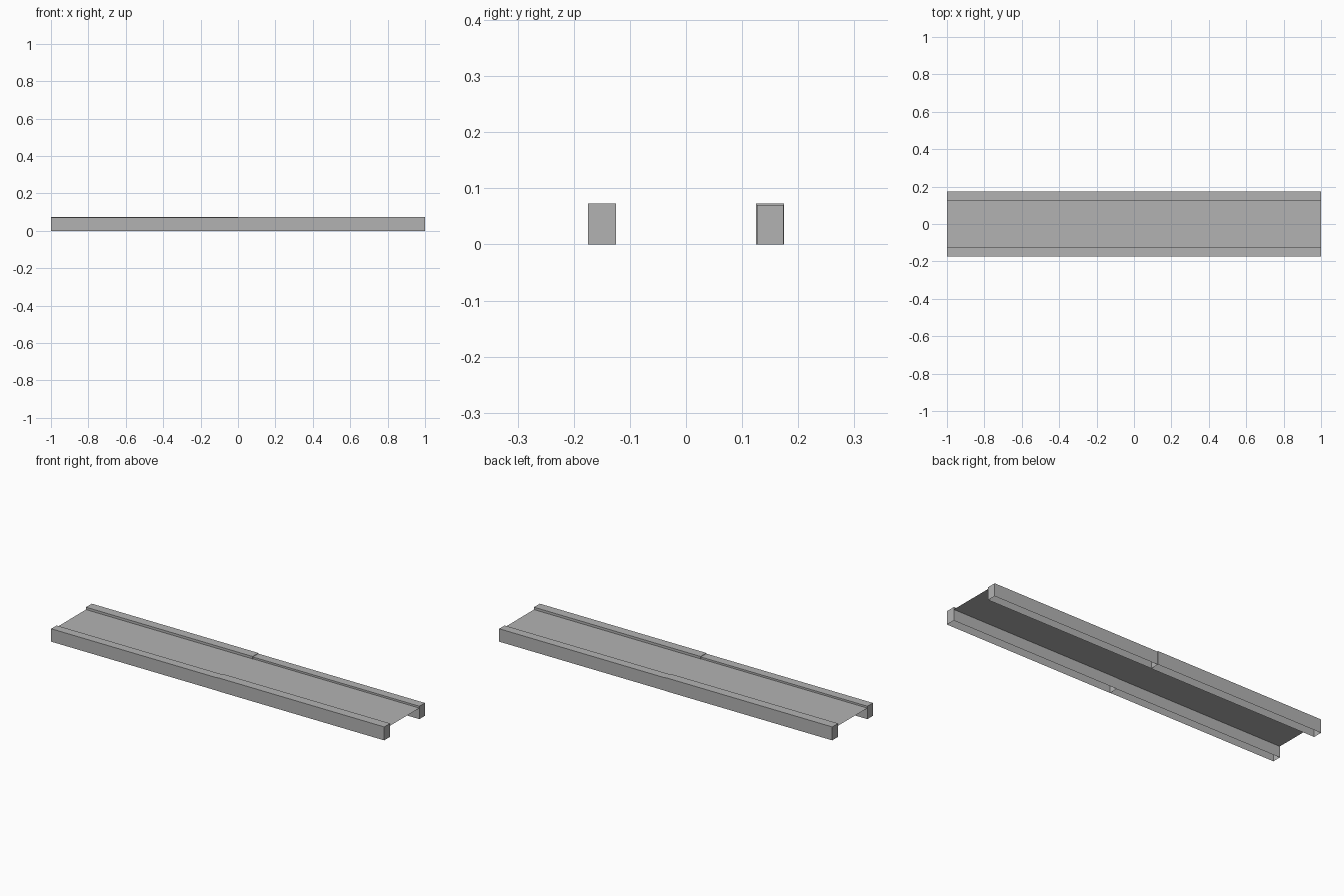
import bpy
import bmesh

default = bpy.data.objects.get("Cube")
if default:
    bpy.data.objects.remove(default, do_unlink=True)

grey = bpy.data.materials.new("plain_grey")
grey.use_nodes = True
colour = (0.45, 0.45, 0.45, 1)
grey.diffuse_color = colour
grey.node_tree.nodes["Principled BSDF"].inputs["Base Color"].default_value = colour


def add_object(name, bm):
    mesh = bpy.data.meshes.new(name)
    bm.to_mesh(mesh)
    bm.free()
    mesh.materials.append(grey)
    obj = bpy.data.objects.new(name, mesh)
    bpy.context.collection.objects.link(obj)


def rail(name, x_side, y_side, width, height):
    """Half-length hollow rail, open underneath."""
    bm = bmesh.new()
    bmesh.ops.create_cube(bm, size=1)
    bm.normal_update()
    underside = [f for f in bm.faces if f.normal.z < -0.5]
    bmesh.ops.delete(bm, geom=underside, context="FACES_ONLY")
    for v in bm.verts:
        v.co.x = v.co.x + x_side * 0.5
        v.co.y = v.co.y * width + y_side * 0.15
        v.co.z = (v.co.z + 0.5) * height
    add_object(name, bm)


# Four rail halves: the taller and lower ones sit diagonally opposite
for x_side, x_name in ((-1, "right"), (1, "left")):
    for y_side, y_name in ((-1, "front"), (1, "back")):
        low = x_side == y_side
        rail(f"{y_name}_rail_{x_name}", x_side, y_side,
             0.047 if low else 0.05, 0.07 if low else 0.073)

# Thin deck between the rails
bm = bmesh.new()
bmesh.ops.create_grid(bm, x_segments=1, y_segments=1, size=1)
for v in bm.verts:
    v.co.y *= 0.127
    v.co.z = 0.06
add_object("deck", bm)
